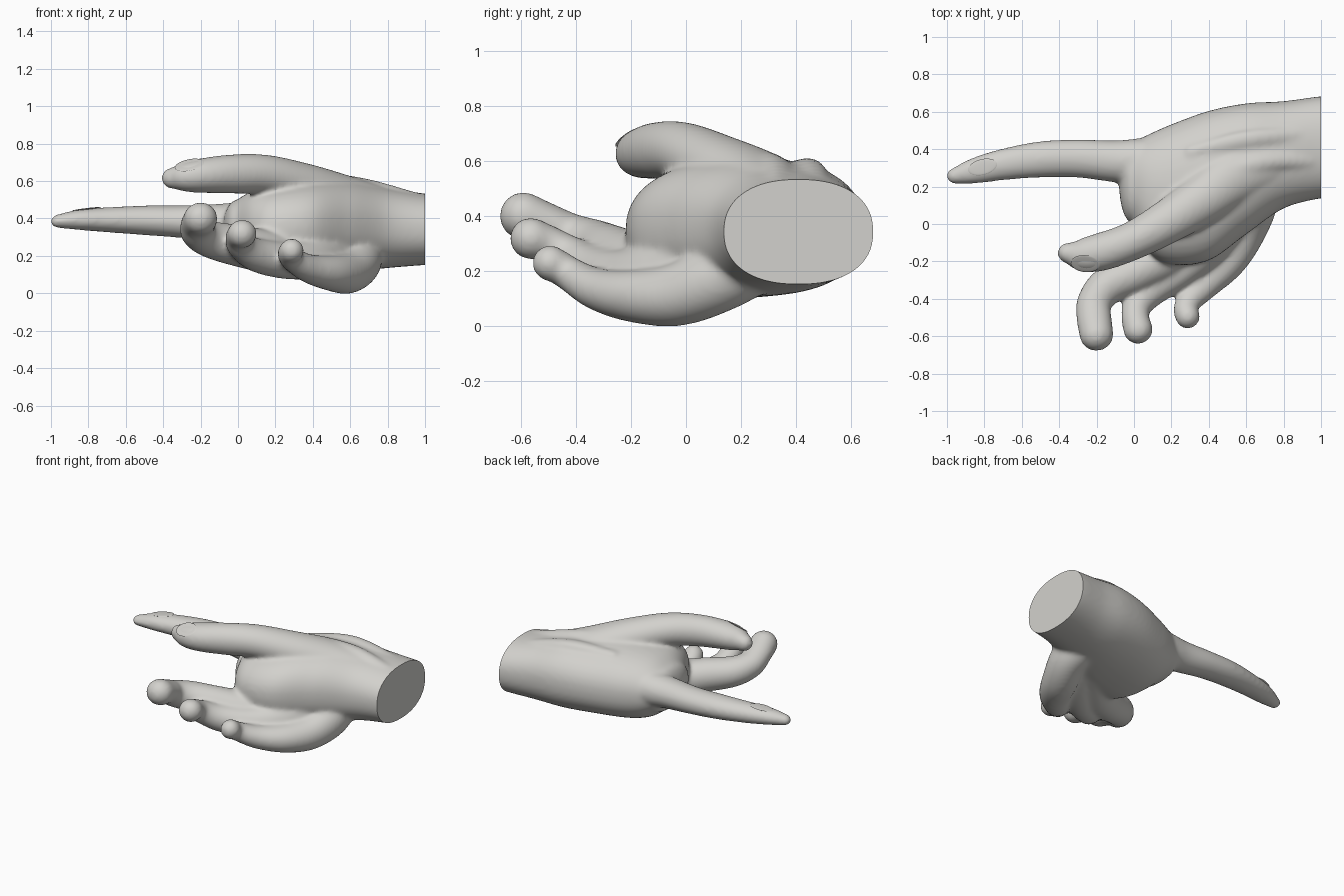
import bpy, bmesh, math
from mathutils import Vector, Matrix

cube = bpy.data.objects.get("Cube")
if cube:
    bpy.data.objects.remove(cube, do_unlink=True)

skin = bpy.data.materials.new("warm grey")
skin.use_nodes = True
colour = (0.65, 0.64, 0.61, 1)
skin.diffuse_color = colour
skin.node_tree.nodes["Principled BSDF"].inputs["Base Color"].default_value = colour

UP = Vector((0, 0, 1))
SIDES, STEPS = 40, 8


def spline(points):
    """Catmull-Rom curve through points of any dimension."""
    p = [Vector(q) for q in points]
    p = [p[0] * 2 - p[1]] + p + [p[-1] * 2 - p[-2]]
    out = []
    for a, b, c, d in zip(p, p[1:], p[2:], p[3:]):
        for i in range(STEPS):
            t = i / STEPS
            out.append((b * 2 + (c - a) * t + (a * 2 - b * 5 + c * 4 - d) * t * t
                        + (b * 3 - a - c * 3 + d) * t ** 3) / 2)
    return out + [p[-2]]


def limb(bm, points, axis=None, power=2.0, cap=None):
    """Sweep an oval (x, y, z, half width, half height) with rounded ends."""
    path = spline(points)
    centres = [Vector(q[:3]) for q in path]
    rings = []
    last = len(path) - 1
    for i, q in enumerate(path):
        t = axis or (centres[min(i + 1, last)] - centres[max(i - 1, 0)]).normalized()
        rings.append((centres[i], t, q[3], q[4]))

    def rounded(ring, sign):
        c, t, a, b = ring
        length = cap or min(a, b)
        angles = [k * math.pi / 14 for k in range(1, 7)]
        return [(c + t * sign * length * math.sin(g), t, a * math.cos(g), b * math.cos(g))
                for g in angles]

    rings = rounded(rings[0], -1)[::-1] + rings + rounded(rings[-1], 1)
    loops = []
    for c, t, a, b in rings:
        side = t.cross(UP).normalized()
        top = side.cross(t)
        loop = []
        for k in range(SIDES):
            g = math.tau * k / SIDES
            u, v = math.cos(g), math.sin(g)
            u = math.copysign(abs(u) ** (2 / power), u)
            v = math.copysign(abs(v) ** (2 / power), v)
            loop.append(bm.verts.new(c + side * a * u + top * b * v))
        loops.append(loop)
    for lo, hi in zip(loops, loops[1:]):
        for k in range(SIDES):
            n = (k + 1) % SIDES
            bm.faces.new((lo[k], lo[n], hi[n], hi[k]))
    bm.faces.new(loops[0][::-1])
    bm.faces.new(loops[-1])


bm = bmesh.new()

# Wrist and palm
limb(bm, [(1.1, .41, .342, .27, .188), (1, .41, .342, .273, .191),
          (.8, .37, .35, .287, .215), (.6, .295, .358, .35, .245),
          (.4, .205, .355, .4, .252), (.2, .158, .342, .375, .24),
          (.08, .165, .34, .315, .21), (-.01, .22, .348, .215, .15)],
     axis=Vector((-1, 0, 0)), power=2.3, cap=.07)

# Pointing finger
limb(bm, [(.25, .32, .38, .15, .14), (.05, .335, .375, .125, .118),
          (-.1, .335, .377, .112, .102), (-.3, .35, .383, .102, .087),
          (-.5, .345, .39, .097, .079), (-.7, .318, .393, .084, .067),
          (-.85, .285, .393, .07, .055), (-.967, .256, .385, .042, .036)])

# Thumb with its root running back to the wrist
limb(bm, [(.8, .36, .47, .14, .09), (.55, .26, .525, .15, .112),
          (.35, .12, .578, .133, .118), (.15, -.005, .632, .115, .108),
          (-.02, -.095, .638, .103, .105), (-.18, -.15, .63, .102, .094),
          (-.28, -.165, .622, .089, .08), (-.355, -.155, .615, .055, .056)])

# Middle finger, curled forward
limb(bm, [(.4, .05, .22, .12, .11), (.2, -.15, .218, .122, .115),
          (.02, -.255, .25, .11, .112), (-.14, -.33, .286, .102, .1),
          (-.212, -.42, .322, .093, .088), (-.214, -.5, .366, .094, .078),
          (-.2, -.592, .4, .091, .087)])

# Ring finger
limb(bm, [(.55, .1, .23, .12, .11), (.4, -.1, .19, .12, .112),
          (.25, -.24, .177, .102, .1), (.1, -.345, .204, .091, .09),
          (.02, -.43, .255, .079, .076), (.007, -.5, .297, .075, .068),
          (.022, -.565, .318, .079, .077)])

# Little finger and heel of the hand
limb(bm, [(.6, .3, .27, .14, .12), (.65, .14, .185, .122, .127),
          (.59, -.03, .114, .118, .115), (.5, -.19, .108, .105, .096),
          (.38, -.32, .132, .083, .077), (.295, -.41, .18, .068, .064),
          (.277, -.46, .212, .066, .062), (.287, -.495, .228, .066, .066)])

# Tendons over the back of the hand
limb(bm, [(.95, .48, .505, .04, .025), (.6, .45, .575, .05, .035),
          (.3, .38, .555, .04, .03)])
limb(bm, [(.95, .34, .515, .04, .025), (.7, .33, .575, .05, .035),
          (.5, .27, .6, .06, .04), (.35, .2, .6, .05, .04)])

bmesh.ops.recalc_face_normals(bm, faces=bm.faces)
mesh = bpy.data.meshes.new("hand")
bm.to_mesh(mesh)
bm.free()
hand = bpy.data.objects.new("hand", mesh)
bpy.context.collection.objects.link(hand)

# Fuse the parts into one soft skin
remesh = hand.modifiers.new("fuse", "REMESH")
remesh.mode = "VOXEL"
remesh.voxel_size = .012
soften = hand.modifiers.new("soften", "SMOOTH")
soften.factor = .5
soften.iterations = 16
graph = bpy.context.evaluated_depsgraph_get()
fused = bpy.data.meshes.new_from_object(hand.evaluated_get(graph))
hand.modifiers.clear()
hand.data = fused

# Cut the wrist flat
bm = bmesh.new()
bm.from_mesh(fused)
cut = bmesh.ops.bisect_plane(bm, geom=bm.verts[:] + bm.edges[:] + bm.faces[:],
                             plane_co=(1, 0, 0), plane_no=(1, 0, 0), clear_outer=True)
rim = [e for e in cut["geom_cut"] if isinstance(e, bmesh.types.BMEdge)]
bmesh.ops.holes_fill(bm, edges=rim, sides=0)
bmesh.ops.recalc_face_normals(bm, faces=bm.faces)
bm.to_mesh(fused)
bm.free()
fused.materials.clear()
fused.materials.append(skin)


def nail(name, centre, normal, along, length, width):
    """Thin oval plate lying on a fingertip."""
    n = Vector(normal).normalized()
    x = Vector(along)
    x = (x - n * x.dot(n)).normalized()
    frame = Matrix((x, n.cross(x), n)).transposed().to_4x4()
    shape = bmesh.new()
    bmesh.ops.create_uvsphere(shape, u_segments=24, v_segments=12, radius=1)
    bmesh.ops.scale(shape, vec=(length, width, .0045), verts=shape.verts)
    bmesh.ops.transform(shape, matrix=Matrix.Translation(centre) @ frame, verts=shape.verts)
    data = bpy.data.meshes.new(name)
    shape.to_mesh(data)
    shape.free()
    data.materials.append(skin)
    ob = bpy.data.objects.new(name, data)
    bpy.context.collection.objects.link(ob)
    return ob


parts = [hand,
         nail("pointing_nail", (-.81, .305, .451), (-.12, 0, 1), (-1, -.25, 0), .08, .042),
         nail("thumb_nail", (-.26, -.212, .686), (-.18, -.55, .8), (-1, -.1, 0), .08, .055)]

for ob in parts:
    bpy.ops.object.select_all(action="DESELECT")
    ob.select_set(True)
    bpy.context.view_layer.objects.active = ob
    bpy.ops.object.shade_smooth_by_angle(angle=math.radians(50))
